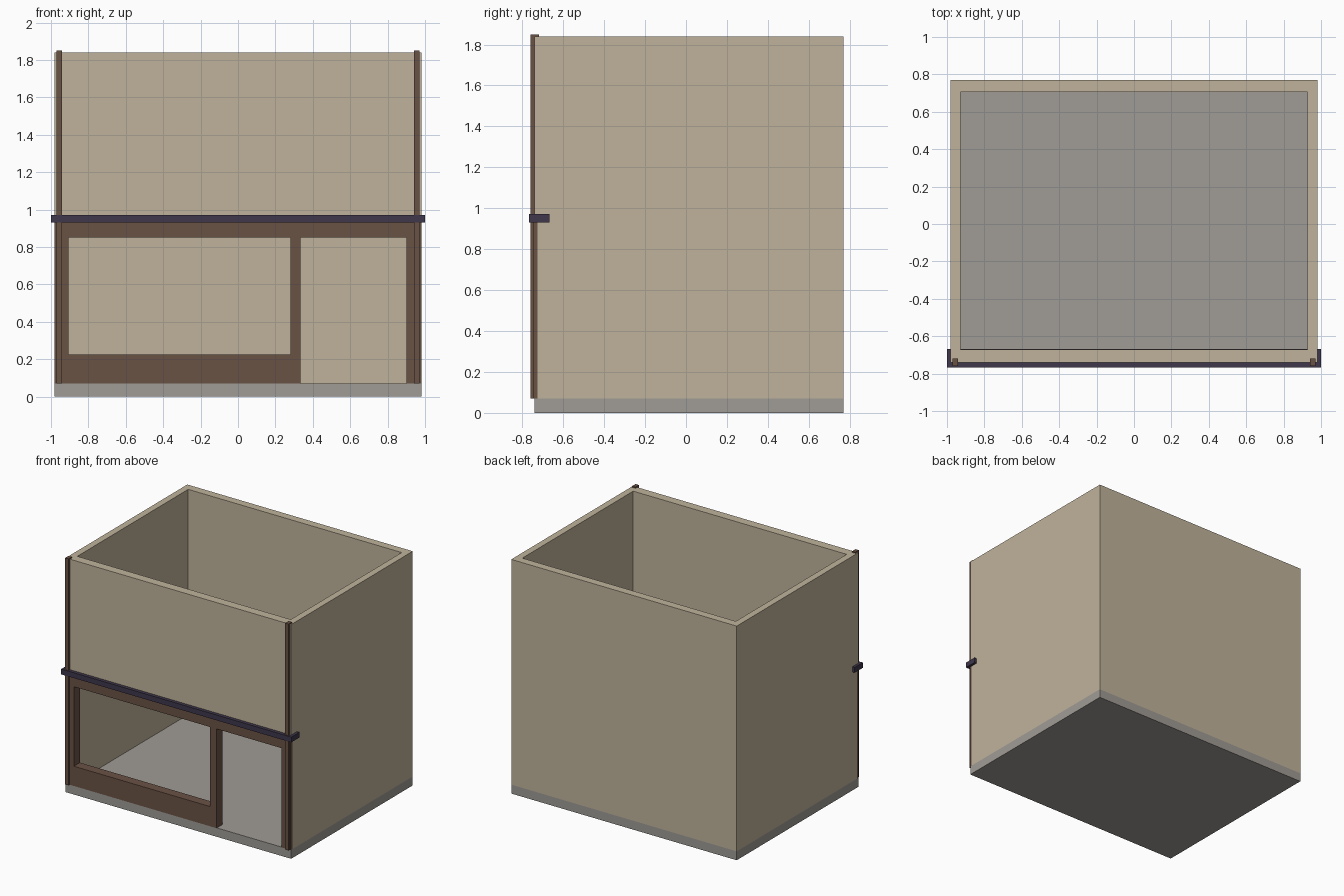
import bpy
import bmesh

default = bpy.data.objects.get("Cube")
if default:
    bpy.data.objects.remove(default, do_unlink=True)


def material(name, rgb):
    m = bpy.data.materials.new(name)
    m.use_nodes = True
    m.diffuse_color = (*rgb, 1)
    m.node_tree.nodes["Principled BSDF"].inputs["Base Color"].default_value = (*rgb, 1)
    return m


beige = material("beige plaster", (0.53, 0.45, 0.33))
brown = material("brown wood", (0.144, 0.084, 0.06))
grey = material("grey concrete", (0.35, 0.33, 0.30))
violet = material("dark violet trim", (0.05, 0.038, 0.07))


def prism(name, outline, z0, z1, mat):
    """Extrude a flat outline upwards from z0 to z1."""
    bm = bmesh.new()
    base = bm.faces.new([bm.verts.new((x, y, z0)) for x, y in outline])
    ext = bmesh.ops.extrude_face_region(bm, geom=[base], use_keep_orig=True)
    top = [v for v in ext["geom"] if isinstance(v, bmesh.types.BMVert)]
    bmesh.ops.translate(bm, verts=top, vec=(0, 0, z1 - z0))
    bmesh.ops.recalc_face_normals(bm, faces=bm.faces)
    mesh = bpy.data.meshes.new(name)
    bm.to_mesh(mesh)
    bm.free()
    mesh.materials.append(mat)
    obj = bpy.data.objects.new(name, mesh)
    bpy.context.collection.objects.link(obj)
    return obj


def box(name, xs, ys, zs, mat):
    (x0, x1), (y0, y1) = xs, ys
    return prism(name, [(x0, y0), (x1, y0), (x1, y1), (x0, y1)], *zs, mat)


def cut(obj, cutters):
    """Subtract the cutters for good and remove them."""
    for c in cutters:
        mod = obj.modifiers.new("cut", "BOOLEAN")
        mod.operation = "DIFFERENCE"
        mod.solver = "EXACT"
        mod.object = c
        c.hide_render = True
    bpy.context.view_layer.update()
    result = bpy.data.meshes.new_from_object(
        obj.evaluated_get(bpy.context.evaluated_depsgraph_get()))
    obj.modifiers.clear()
    obj.data = result
    for c in cutters:
        bpy.data.objects.remove(c, do_unlink=True)


W, IN = 0.98, 0.928               # outer and inner half widths
FRONT, BACK = -0.74, 0.77
FLOOR, SPLIT, TOP = 0.07, 0.95, 1.84
FACE, LIP, INNER = -0.745, -0.725, -0.67   # shopfront depths

# Floor slab
box("floor_slab", (-W, W), (FRONT, BACK), (0, FLOOR), grey)

# Open-topped walls, with the lower front left out for the shopfront
walls = box("walls", (-W, W), (FRONT, BACK), (FLOOR, TOP), beige)
cut(walls, [
    box("room_cutter", (-IN, IN), (INNER, 0.707), (0, 2), beige),
    prism("shopfront_cutter",
          [(-1.1, -1), (1.1, -1), (1.1, LIP), (IN, LIP), (IN, -0.6),
           (-IN, -0.6), (-IN, LIP), (-1.1, LIP)], 0, SPLIT, beige),
])

# Shopfront frame, lipped over the side walls, with window and doorway
frame = prism("shopfront_frame",
              [(-W, FACE), (W, FACE), (W, LIP), (IN, LIP), (IN, INNER),
               (-IN, INNER), (-IN, LIP), (-W, LIP)], FLOOR, SPLIT, brown)
cut(frame, [
    box("window_cutter", (-0.905, 0.28), (-1, -0.5), (0.225, 0.85), brown),
    box("door_cutter", (0.335, 0.9), (-1, -0.5), (0, 0.85), brown),
])

# Corner posts
for side, s in (("left", 1), ("right", -1)):
    box(side + "_post", sorted((s * 0.942, s * 0.971)), (-0.76, -0.718),
        (FLOOR, 1.85), brown)

# Trim band between the storeys
box("trim_band", (-1, 1), (-0.767, -0.667), (0.93, 0.972), violet)
